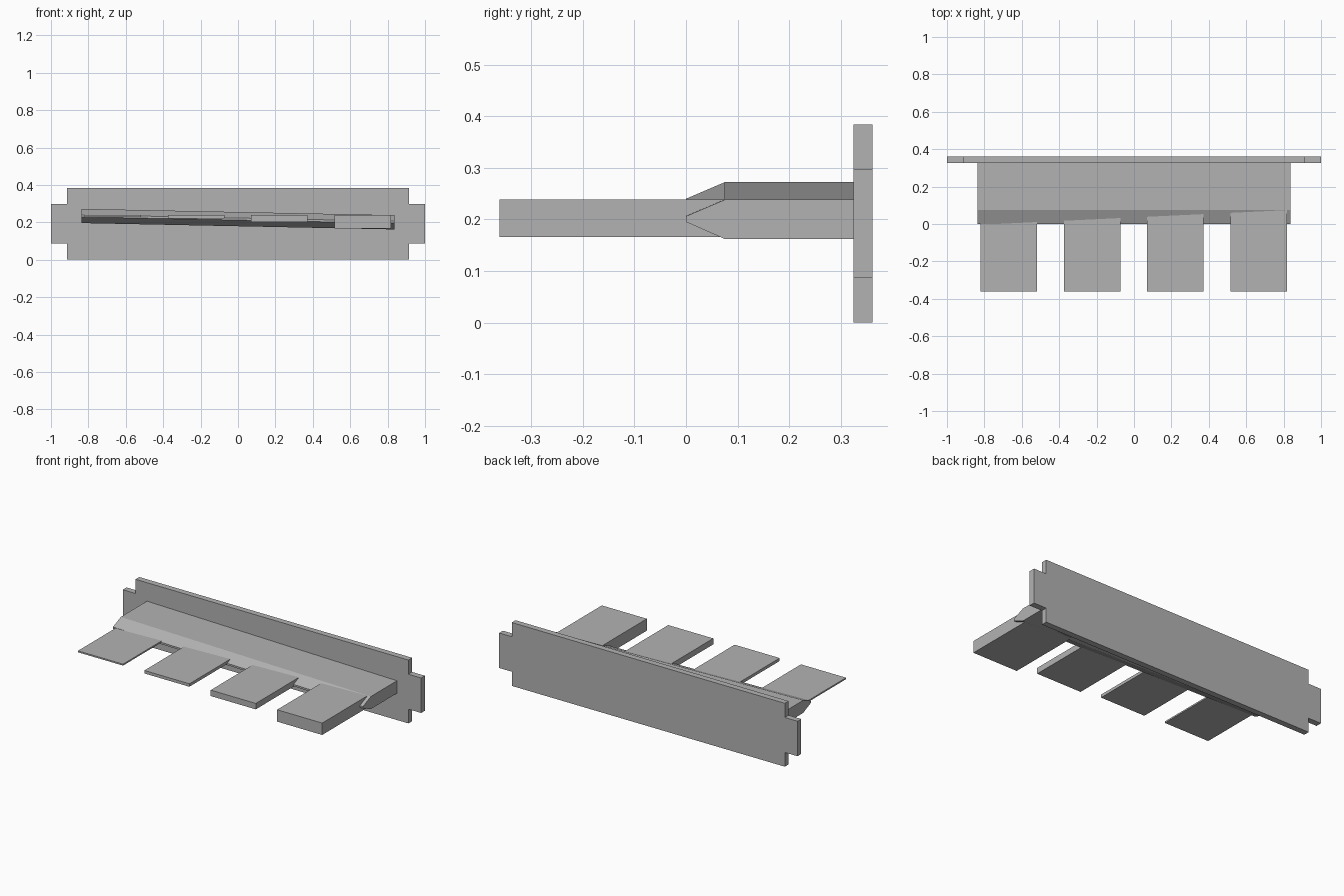
import bpy
import bmesh

if "Cube" in bpy.data.objects:
    bpy.data.objects.remove(bpy.data.objects["Cube"], do_unlink=True)

grey = bpy.data.materials.new("plain_grey")
grey.use_nodes = True
grey.diffuse_color = (0.45, 0.45, 0.45, 1)
grey.node_tree.nodes["Principled BSDF"].inputs["Base Color"].default_value = grey.diffuse_color


def loft(name, ring_a, ring_b):
    """Solid between two matching outlines."""
    bm = bmesh.new()
    a = [bm.verts.new(p) for p in ring_a]
    b = [bm.verts.new(p) for p in ring_b]
    bm.faces.new(a)
    bm.faces.new(b[::-1])
    for i in range(len(a)):
        j = (i + 1) % len(a)
        bm.faces.new((a[j], a[i], b[i], b[j]))
    bmesh.ops.recalc_face_normals(bm, faces=bm.faces)
    mesh = bpy.data.meshes.new(name)
    bm.to_mesh(mesh)
    bm.free()
    mesh.materials.append(grey)
    obj = bpy.data.objects.new(name, mesh)
    bpy.context.collection.objects.link(obj)
    return obj


def box(name, x0, x1, y0, y1, z0, z1):
    outline = [(x0, z0), (x1, z0), (x1, z1), (x0, z1)]
    return loft(name, [(x, y0, z) for x, z in outline],
                [(x, y1, z) for x, z in outline])


# Back plate with a narrower tab at each end
half = [(0.915, 0), (0.915, 0.086), (1, 0.086), (1, 0.298), (0.915, 0.298), (0.915, 0.384)]
outline = half + [(-x, z) for x, z in reversed(half)]
loft("back_plate", [(x, 0.325, z) for x, z in outline],
     [(x, 0.361, z) for x, z in outline])

# Tilted holder bar with a bevelled front edge
profile = [(0.33, 0.162), (0.075, 0.162), (0, 0.195), (0, 0.206), (0.075, 0.238), (0.33, 0.238)]
tilt = 0.034
loft("holder_bar", [(0.838, y, z) for y, z in profile],
     [(-0.838, y, z + tilt) for y, z in profile])

# Four blades sharing one top level, each half as thick as the last
top = 0.238
thickness = 0.072
for i in range(4):
    x = 0.666 - i * 0.445
    box(f"blade_{i + 1}", x - 0.151, x + 0.151, -0.361, 0.1, top - thickness, top)
    thickness /= 2
